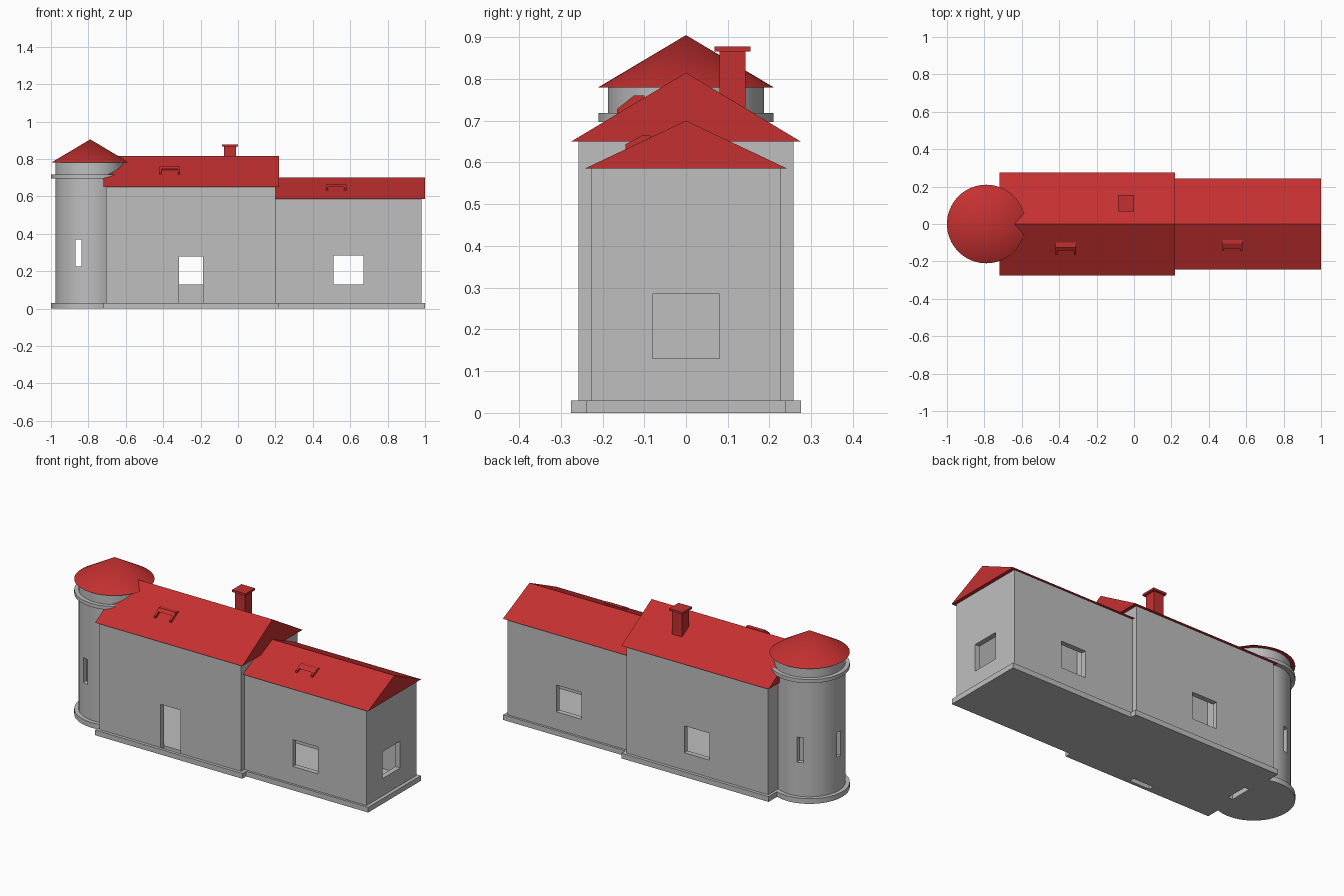
import bpy, bmesh, math

if "Cube" in bpy.data.objects:
    bpy.data.objects.remove(bpy.data.objects["Cube"], do_unlink=True)


def material(name, colour):
    m = bpy.data.materials.new(name)
    m.use_nodes = True
    m.diffuse_color = colour
    m.node_tree.nodes["Principled BSDF"].inputs["Base Color"].default_value = colour
    return m


GREY = material("stone grey", (0.52, 0.52, 0.52, 1))
RED = material("roof red", (0.56, 0.03, 0.03, 1))


def finish(name, bm, mat):
    bmesh.ops.recalc_face_normals(bm, faces=bm.faces)
    mesh = bpy.data.meshes.new(name)
    bm.to_mesh(mesh)
    bm.free()
    mesh.materials.append(mat)
    ob = bpy.data.objects.new(name, mesh)
    bpy.context.collection.objects.link(ob)
    return ob


def box(name, x, y, z, mat=GREY):
    bm = bmesh.new()
    bmesh.ops.create_cube(bm, size=1)
    for v in bm.verts:
        v.co = [r[0] if c < 0 else r[1] for c, r in zip(v.co, (x, y, z))]
    return finish(name, bm, mat)


def cone(name, r1, r2, z, mat=GREY):
    bm = bmesh.new()
    bmesh.ops.create_cone(bm, cap_ends=True, segments=64, radius1=r1, radius2=r2, depth=z[1] - z[0])
    bmesh.ops.translate(bm, verts=bm.verts, vec=(TOWER_X, 0, sum(z) / 2))
    return finish(name, bm, mat)


def prism(name, x, profile, mat):
    """Extrude a (y, z) profile along x."""
    bm = bmesh.new()
    face = bm.faces.new([bm.verts.new((x[0], y, z)) for y, z in profile])
    ext = bmesh.ops.extrude_face_region(bm, geom=[face])
    verts = [v for v in ext["geom"] if isinstance(v, bmesh.types.BMVert)]
    bmesh.ops.translate(bm, verts=verts, vec=(x[1] - x[0], 0, 0))
    return finish(name, bm, mat)


def cut(ob, *cutters):
    """Subtract each cutter, then remove it."""
    bpy.context.view_layer.objects.active = ob
    for c in cutters:
        mod = ob.modifiers.new("cut", "BOOLEAN")
        mod.operation, mod.solver, mod.object = "DIFFERENCE", "EXACT", c
        bpy.ops.object.modifier_apply(modifier=mod.name)
        bpy.data.objects.remove(c, do_unlink=True)


def smooth(ob):
    bpy.ops.object.select_all(action="DESELECT")
    ob.select_set(True)
    bpy.context.view_layer.objects.active = ob
    bpy.ops.object.shade_smooth_by_angle(angle=math.radians(30))


TOWER_X = -0.79
WALL = 0.03
BASE = 0.03
SILL, HEAD = 0.13, 0.285
DOOR_X = (-0.315, -0.187)
PASSAGE_Y = (-0.065, 0.065)


def hollow_walls(name, x, depth, top):
    ob = box(name, x, (-depth, depth), (BASE - 0.01, top))
    inner = depth - WALL
    cut(ob, box("room", (x[0] + WALL, x[1] - WALL), (-inner, inner), (BASE, top + 0.1)))
    return ob


# Plinths, with threshold slots under the two doorways
house_plinth = box("house_plinth", (-0.72, 0.22), (-0.275, 0.275), (0, BASE))
annexe_plinth = box("annexe_plinth", (0.2, 1), (-0.24, 0.24), (0, BASE))
tower_plinth = cone("tower_plinth", 0.21, 0.21, (0, BASE))
cut(house_plinth, box("slot", DOOR_X, (-0.257, -0.227), (-0.1, 0.1)))
for plinth in (house_plinth, tower_plinth):
    cut(plinth, box("slot", (-0.705, -0.675), PASSAGE_Y, (-0.1, 0.1)))

# House walls: front door, back window, passage to the tower
house = hollow_walls("house_walls", (-0.705, 0.2), 0.257, 0.65)
cut(house,
    box("door", DOOR_X, (-0.4, -0.15), (-0.1, 0.28)),
    box("window", (-0.33, -0.17), (0.15, 0.4), (SILL, HEAD)),
    box("passage", (-0.75, -0.6), PASSAGE_Y, (-0.1, HEAD)))

# Annexe walls: windows front, back and end
annexe = hollow_walls("annexe_walls", (0.18, 0.98), 0.227, 0.585)
cut(annexe,
    box("side_windows", (0.51, 0.67), (-0.4, 0.4), (SILL, HEAD)),
    box("end_window", (0.9, 1.1), (-0.08, 0.08), (SILL, HEAD)))

# Round tower with slit windows
tower = cone("tower_walls", 0.187, 0.187, (BASE - 0.01, 0.78))
cut(tower,
    cone("shaft", 0.16, 0.16, (BASE, 0.9)),
    box("slits", (-0.868, -0.836), (-0.4, 0.4), (0.225, 0.37)),
    box("left_slit", (-1.1, -0.9), (-0.017, 0.017), (0.225, 0.37)),
    box("passage", (-0.75, -0.5), PASSAGE_Y, (-0.1, HEAD)))
band = cone("tower_band", 0.21, 0.21, (0.697, 0.718))
cut(band, cone("band_hole", 0.17, 0.17, (0.6, 0.8)))
tower_roof = cone("tower_roof", 0.21, 0, (0.78, 0.905), RED)
for ob in (tower_plinth, tower, band, tower_roof):
    smooth(ob)


# Gabled roofs, each with a small open dormer on the front slope
def gable_roof(name, x, half, eave, ridge, dormer_x, front, back):
    prism(name + "_roof", x, [(-half, eave), (half, eave), (0, ridge)], RED)

    def slope(y):
        return ridge + y * (ridge - eave) / half

    top = slope(back) + 0.005
    hood = prism(name + "_dormer", dormer_x,
                 [(front, slope(front) - 0.01), (front, slope(front) + 0.012),
                  (front + 0.04, top), (back, top), (back, slope(back) - 0.01)], RED)
    cut(hood, box("opening", (dormer_x[0] + 0.012, dormer_x[1] - 0.012),
                  (front - 0.1, front + 0.04), (eave, top - 0.014)))


gable_roof("house", (-0.72, 0.22), 0.275, 0.65, 0.815, (-0.42, -0.31), -0.165, -0.1)
gable_roof("annexe", (0.2, 1), 0.243, 0.585, 0.7, (0.47, 0.58), -0.145, -0.085)

# Chimney
box("chimney_shaft", (-0.075, -0.012), (0.08, 0.143), (0.72, 0.867), RED)
box("chimney_cap", (-0.086, 0), (0.068, 0.154), (0.866, 0.878), RED)
